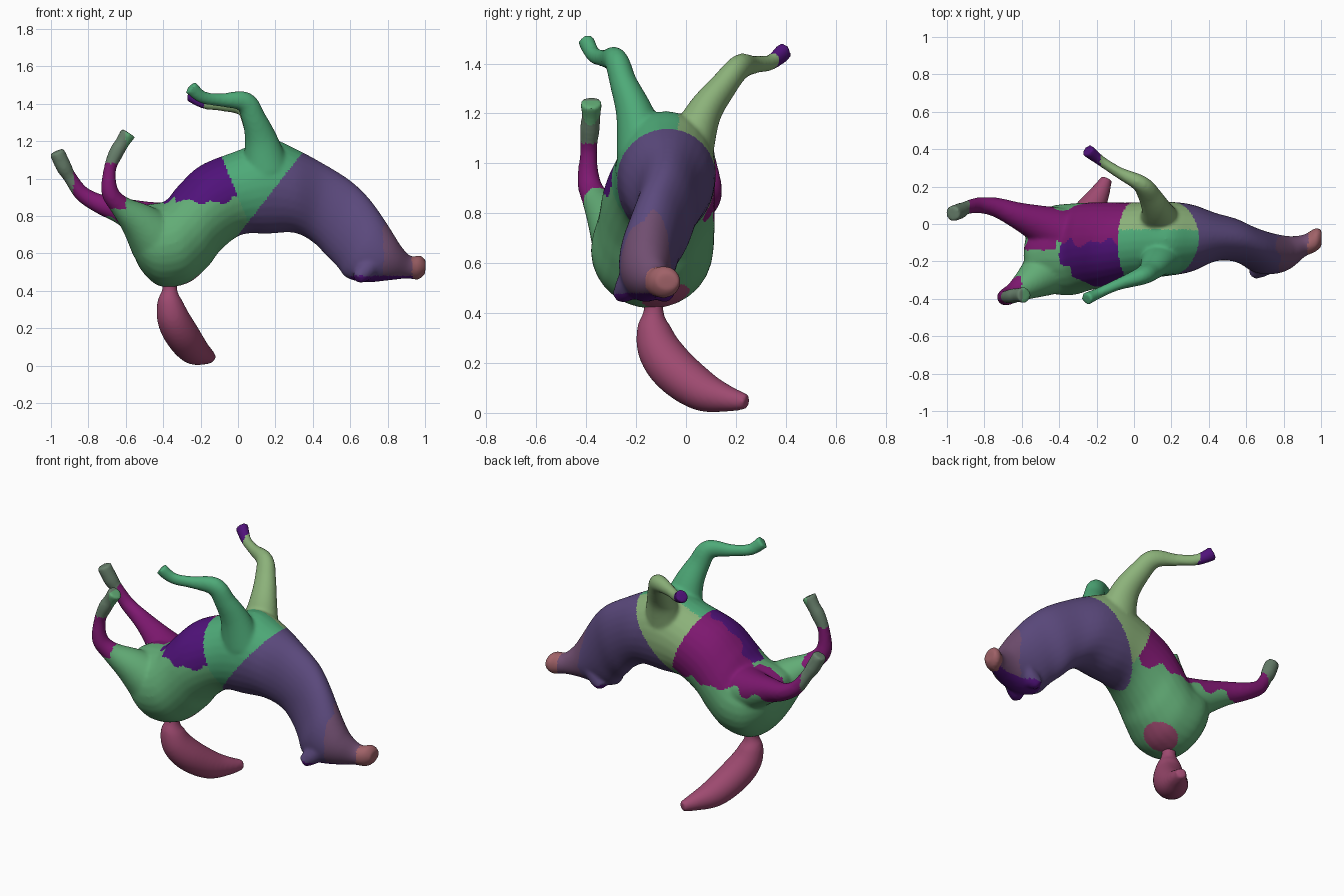
import bpy, bmesh, math
from mathutils import Vector

SIDES = 28


def spline(rows, k=5):
    """Catmull-Rom through rows of numbers."""
    out = []
    for i in range(len(rows) - 1):
        p = [rows[max(0, min(len(rows) - 1, i + d))] for d in (-1, 0, 1, 2)]
        for s in range(k):
            t = s / k
            out.append([0.5 * (2 * b + (c - a) * t + (2 * a - 5 * b + 4 * c - d) * t * t
                               + (3 * b - a - 3 * c + d) * t ** 3) for a, b, c, d in zip(*p)])
    return out + [list(rows[-1])]


def skin(bm, rings):
    loops = [[bm.verts.new(v) for v in r] for r in rings]
    for a, b in zip(loops, loops[1:]):
        for i in range(SIDES):
            j = (i + 1) % SIDES
            bm.faces.new((a[i], a[j], b[j], b[i]))
    bm.faces.new(loops[0][::-1])
    bm.faces.new(loops[-1])


def ring(c, u, v):
    return [c + u * math.cos(2 * math.pi * i / SIDES) + v * math.sin(2 * math.pi * i / SIDES)
            for i in range(SIDES)]


def tube(bm, rows, ref, flat=1.0):
    """Limb through rows of (x, y, z, radius), optionally flattened along ref."""
    rows = spline(rows)
    pts = [Vector(r[:3]) for r in rows]
    rings = []
    for i, r in enumerate(rows):
        t = (pts[min(i + 1, len(pts) - 1)] - pts[max(i - 1, 0)]).normalized()
        u = t.cross(Vector(ref)).normalized()
        rings.append(ring(pts[i], u * r[3], t.cross(u) * r[3] * flat))
    skin(bm, rings)


def trunk(bm, rows):
    """Rows: belly point x, z, back point x, z, centre y, half width."""
    rings = []
    for ax, az, bx, bz, cy, h in spline(rows):
        c = Vector(((ax + bx) / 2, cy, (az + bz) / 2))
        rings.append(ring(c, Vector(((ax - bx) / 2, 0, (az - bz) / 2)), Vector((0, h, 0))))
    skin(bm, rings)


def linear(rgb):
    return [(c / 255 / 12.92 if c < 11 else ((c / 255 + 0.055) / 1.055) ** 2.4) for c in rgb] + [1]


COLOURS = {
    "rump_green": (98, 172, 118), "shoulder_green": (78, 170, 120), "pale_green": (140, 178, 122),
    "neck_violet": (92, 74, 126), "indigo": (80, 18, 122), "magenta": (126, 24, 112),
    "head_mauve": (112, 78, 112), "muzzle_rose": (160, 98, 104), "hoof_grey": (104, 128, 108),
    "tail_rose": (158, 74, 112),
}
NAMES = list(COLOURS)
MATS = []
for n in NAMES:
    m = bpy.data.materials.new(n)
    m.diffuse_color = linear(COLOURS[n])
    MATS.append(m)


def region(p):
    """Colour patch for a point on the body."""
    x, y, z = p
    w = 0.015 * (math.sin(41 * x + 23 * z) + math.sin(37 * y - 29 * x))
    if z > 1.28 and -0.4 < x < 0.3:
        if y > 0:
            return "indigo" if x < -0.18 else "pale_green"
        return "shoulder_green"
    if x > 0.93:
        return "muzzle_rose"
    if x > 0.6 and z < 0.48:
        return "indigo"
    if x > 0.78 + w:
        return "head_mauve"
    if x > 0.33 - (1.12 - z) * 0.78:
        return "neck_violet"
    if x > -0.1 + (1.15 - z) * 0.4:
        return "pale_green" if y > -0.03 else "shoulder_green"
    if (p - Vector((-0.26, -0.08, 0.46))).length < 0.1:
        return "tail_rose"
    if x < -0.6 and y < -0.28 and z > 0.84:
        return "hoof_grey" if z > 1.08 else "magenta"
    if x < -0.42 and y > -0.14 and z > 0.78 + w:
        return "hoof_grey" if x < -0.88 else "magenta"
    if y > -0.1 + w and z > 0.78 + w and x > -0.5:
        return "magenta"
    if x > -0.4 and z > 0.88 + w:
        return "indigo"
    return "rump_green"


def finish(name, bm, paint):
    """Fuse the overlapping shapes into one smooth skin and paint it."""
    bmesh.ops.recalc_face_normals(bm, faces=bm.faces)
    me = bpy.data.meshes.new(name)
    bm.to_mesh(me)
    bm.free()
    ob = bpy.data.objects.new(name, me)
    bpy.context.collection.objects.link(ob)
    r = ob.modifiers.new("fuse", 'REMESH')
    r.mode = 'VOXEL'
    r.voxel_size = 0.01
    s = ob.modifiers.new("soften", 'SMOOTH')
    s.factor = 0.5
    s.iterations = 8
    dg = bpy.context.evaluated_depsgraph_get()
    new = bpy.data.meshes.new_from_object(ob.evaluated_get(dg))
    ob.modifiers.clear()
    ob.data = new
    new.materials.clear()
    tags = [paint(f.center) for f in new.polygons]
    used = sorted(set(tags))
    for n in used:
        new.materials.append(MATS[NAMES.index(n)])
    for f, t in zip(new.polygons, tags):
        f.material_index = used.index(t)
        f.use_smooth = True


body = bmesh.new()
# Torso, neck and head
trunk(body, [
    (-0.59, 0.76, -0.58, 0.68, -0.17, 0.06),
    (-0.57, 0.82, -0.53, 0.53, -0.16, 0.16),
    (-0.49, 0.86, -0.42, 0.425, -0.14, 0.23),
    (-0.39, 0.88, -0.27, 0.44, -0.135, 0.245),
    (-0.32, 0.96, -0.16, 0.53, -0.12, 0.235),
    (-0.20, 1.07, -0.09, 0.62, -0.11, 0.225),
    (0.00, 1.15, 0.02, 0.70, -0.09, 0.205),
    (0.17, 1.21, 0.16, 0.705, -0.08, 0.20),
    (0.315, 1.155, 0.30, 0.71, -0.075, 0.18),
    (0.465, 1.075, 0.40, 0.66, -0.07, 0.13),
    (0.60, 0.99, 0.47, 0.59, -0.085, 0.115),
    (0.70, 0.895, 0.53, 0.53, -0.12, 0.11),
    (0.78, 0.785, 0.58, 0.47, -0.15, 0.115),
    (0.84, 0.69, 0.68, 0.445, -0.16, 0.105),
    (0.875, 0.635, 0.80, 0.455, -0.15, 0.085),
    (0.925, 0.585, 0.90, 0.465, -0.115, 0.06),
    (0.975, 0.59, 0.965, 0.46, -0.085, 0.064),
    (1.005, 0.56, 1.0, 0.49, -0.075, 0.045),
])
# Ears
for y0, y1 in ((-0.21, -0.27), (-0.11, -0.075)):
    tube(body, [(0.71, y0, 0.54, 0.06), (0.67, (y0 + y1) / 2, 0.495, 0.05),
                (0.635, y1, 0.465, 0.03)], (0, 1, 0))
# Front legs
tube(body, [(0.15, -0.17, 1.05, 0.13), (0.125, -0.205, 1.2, 0.09), (0.085, -0.25, 1.32, 0.065),
            (0.035, -0.28, 1.41, 0.056), (-0.09, -0.325, 1.42, 0.036), (-0.19, -0.37, 1.435, 0.034),
            (-0.255, -0.4, 1.49, 0.04)], (0, 1, 0), 0.85)
tube(body, [(0.14, 0.01, 1.05, 0.12), (0.125, 0.07, 1.2, 0.085), (0.085, 0.15, 1.31, 0.065),
            (0.035, 0.215, 1.385, 0.054), (-0.08, 0.275, 1.395, 0.036), (-0.18, 0.34, 1.405, 0.033),
            (-0.25, 0.395, 1.45, 0.042)], (0, 1, 0), 0.85)
# Hind legs
tube(body, [(-0.44, -0.23, 0.68, 0.155), (-0.53, -0.295, 0.77, 0.105), (-0.63, -0.36, 0.855, 0.058),
            (-0.685, -0.39, 0.93, 0.046), (-0.685, -0.39, 1.05, 0.034), (-0.65, -0.385, 1.14, 0.04),
            (-0.62, -0.38, 1.19, 0.038), (-0.585, -0.38, 1.245, 0.044)], (0, 1, 0))
tube(body, [(-0.34, -0.07, 0.72, 0.16), (-0.48, -0.01, 0.77, 0.11), (-0.62, 0.045, 0.825, 0.072),
            (-0.74, 0.09, 0.865, 0.052), (-0.835, 0.1, 0.92, 0.042), (-0.9, 0.085, 1.01, 0.036),
            (-0.93, 0.07, 1.06, 0.042), (-0.97, 0.055, 1.145, 0.042)], (0, 1, 0))
finish("horse_body", body, region)

# Tail
tail = bmesh.new()
tube(tail, [(-0.37, -0.13, 0.50, 0.05), (-0.365, -0.13, 0.41, 0.04), (-0.365, -0.13, 0.34, 0.068),
            (-0.345, -0.105, 0.25, 0.088), (-0.30, -0.04, 0.165, 0.093), (-0.24, 0.065, 0.088, 0.082),
            (-0.18, 0.17, 0.056, 0.052), (-0.145, 0.245, 0.045, 0.03)], (1, 0, 0))
finish("tail", tail, lambda p: "tail_rose")
